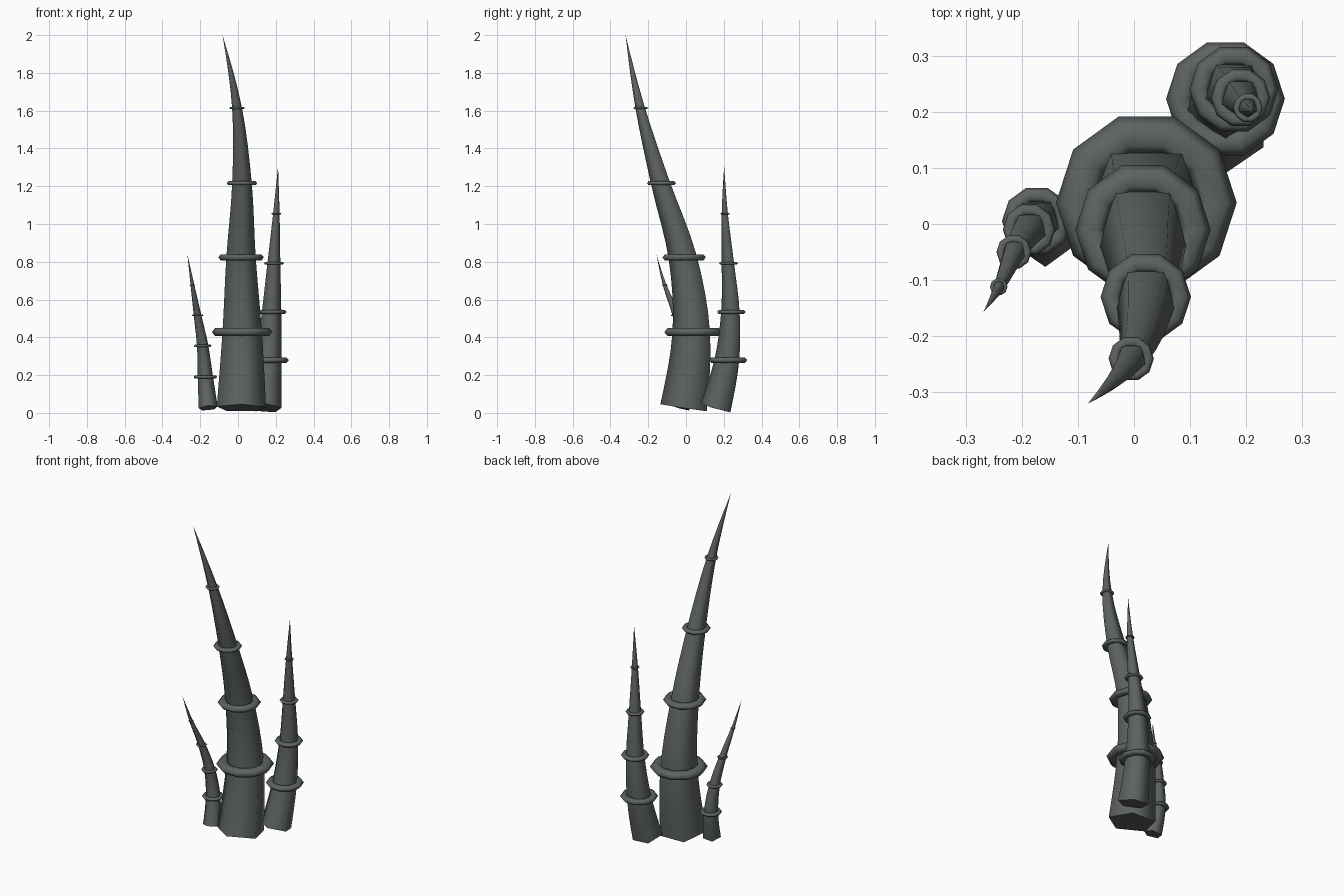
import bpy, bmesh, math
from mathutils import Vector

if "Cube" in bpy.data.objects:
    bpy.data.objects.remove(bpy.data.objects["Cube"])

mat = bpy.data.materials.new("dark slate grey")
mat.diffuse_color = (0.11, 0.124, 0.122, 1)
mat.use_nodes = True
mat.node_tree.nodes["Principled BSDF"].inputs["Base Color"].default_value = mat.diffuse_color

SIDES = 5      # horn cross-section
SUB = 4        # path steps between rings


def make_object(name, bm, flat=()):
    bmesh.ops.recalc_face_normals(bm, faces=bm.faces)
    for f in bm.faces:
        f.smooth = f not in flat
    me = bpy.data.meshes.new(name)
    bm.to_mesh(me)
    bm.free()
    me.materials.append(mat)
    ob = bpy.data.objects.new(name, me)
    bpy.context.collection.objects.link(ob)
    return ob


def smooth_path(pts):
    """Catmull-Rom path through the points, with tangents."""
    p = [Vector(q) for q in pts]
    first = 2.5 * p[0] - 2 * p[1] + 0.5 * p[2]
    last = 2.5 * p[-1] - 2 * p[-2] + 0.5 * p[-3]
    p = [first] + p + [last]
    out = []
    for i in range(1, len(p) - 2):
        a, b, c, d = p[i - 1:i + 3]
        for s in range(SUB + (i == len(p) - 3)):
            t = s / SUB
            pos = 0.5 * (2 * b + (c - a) * t + (2 * a - 5 * b + 4 * c - d) * t * t
                         + (3 * b - a - 3 * c + d) * t ** 3)
            tan = 0.5 * ((c - a) + 2 * (2 * a - 5 * b + 4 * c - d) * t
                         + 3 * (3 * b - a - 3 * c + d) * t * t)
            out.append((pos, tan.normalized()))
    return out


def horn(name, pts, radius):
    # Tapered five-sided curved spike
    path = smooth_path(pts)
    n = len(path) - 1
    bm = bmesh.new()
    loops = []
    for k, (pos, tan) in enumerate(path[:-1]):
        r = radius * (1 - k / n)
        ex = Vector((1, 0, 0))
        ex = (ex - tan * ex.dot(tan)).normalized()
        ey = tan.cross(ex)
        angles = [math.radians(54 + 360 * j / SIDES) for j in range(SIDES)]
        loops.append([bm.verts.new(pos + r * (math.cos(a) * ex + math.sin(a) * ey))
                      for a in angles])
    tip = bm.verts.new(path[-1][0])
    for j in range(SIDES):
        m = (j + 1) % SIDES
        for lo, hi in zip(loops, loops[1:]):
            bm.faces.new((lo[j], lo[m], hi[m], hi[j]))
        bm.faces.new((loops[-1][j], loops[-1][m], tip))
    cap = bm.faces.new(loops[0])
    make_object(name, bm, (cap,))

    # Four level, flattened ten-sided rings
    for i in range(1, 5):
        r = radius * (1 - i / 5)
        ring(f"{name}_ring_{i}", pts[i], 1.14 * r, 0.33 * r, 0.22 * r)


def ring(name, centre, major, minor, half_height, segs=10, msegs=6):
    bm = bmesh.new()
    c = Vector(centre)
    grid = []
    for i in range(segs):
        a = 2 * math.pi * i / segs
        row = []
        for j in range(msegs):
            b = 2 * math.pi * j / msegs
            d = major + minor * math.cos(b)
            row.append(bm.verts.new(c + Vector((d * math.cos(a), d * math.sin(a),
                                                half_height * math.sin(b)))))
        grid.append(row)
    for i in range(segs):
        for j in range(msegs):
            k, m = (i + 1) % segs, (j + 1) % msegs
            bm.faces.new((grid[i][j], grid[k][j], grid[k][m], grid[i][m]))
    make_object(name, bm)


horn("large_horn", [(.018, 0, .026), (.022, .038, .428), (.016, -.01, .823),
                    (.021, -.13, 1.216), (-.005, -.24, 1.614), (-.082, -.32, 2.0)], .137)
horn("medium_horn", [(.145, .165, .026), (.163, .223, .279), (.178, .24, .534),
                     (.19, .225, .792), (.203, .207, 1.055), (.212, .202, 1.307)], .09)
horn("small_horn", [(-.158, -.025, .026), (-.173, .005, .19), (-.187, -.01, .355),
                    (-.214, -.05, .516), (-.241, -.112, .677), (-.268, -.156, .839)], .053)
